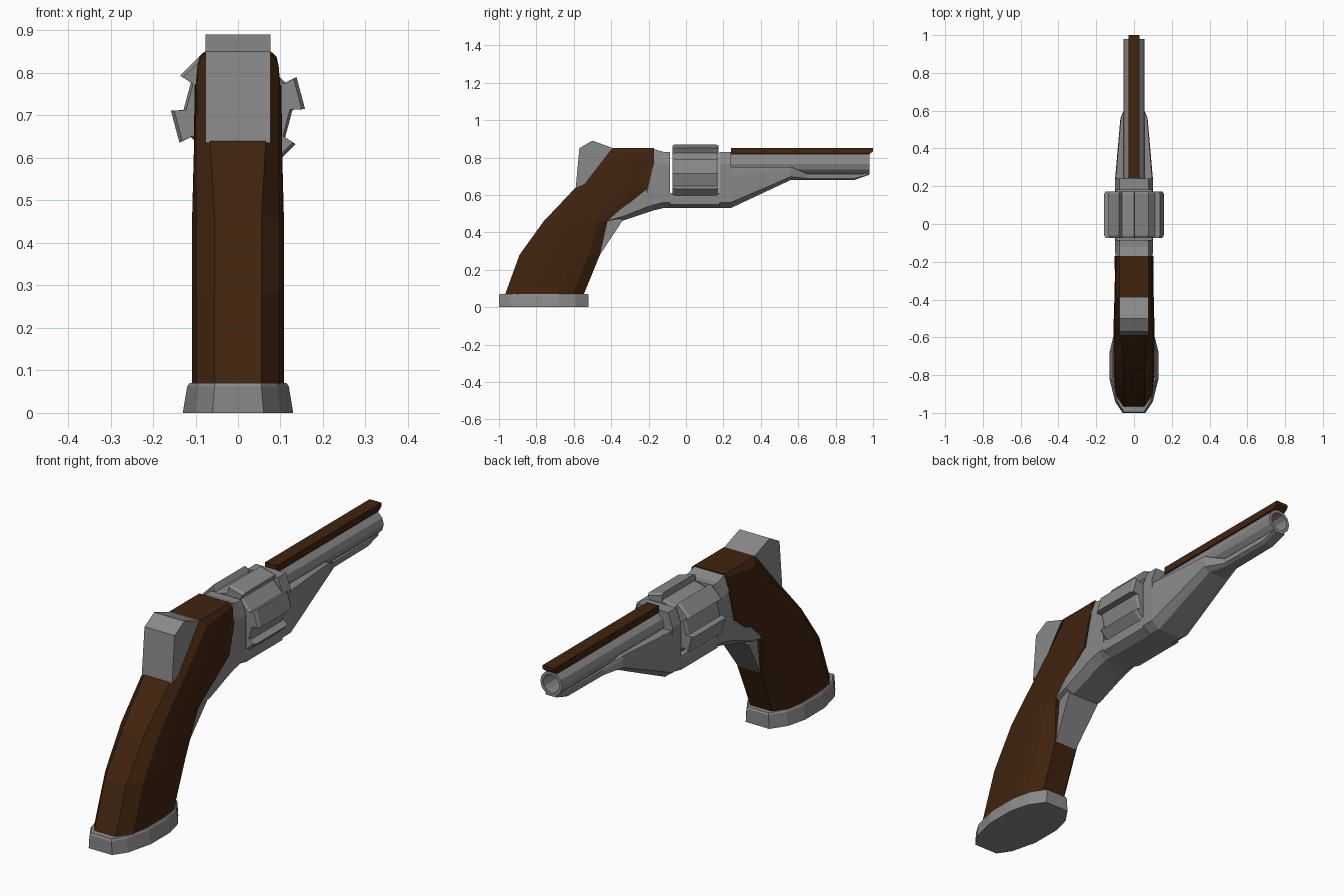
import bpy, bmesh
from math import sin, cos, pi, radians

if "Cube" in bpy.data.objects:
    bpy.data.objects.remove(bpy.data.objects["Cube"])


def material(name, color):
    m = bpy.data.materials.new(name)
    m.diffuse_color = color
    m.use_nodes = True
    m.node_tree.nodes["Principled BSDF"].inputs["Base Color"].default_value = m.diffuse_color
    return m


wood = material("wood", (0.052, 0.0175, 0.0045, 1))
steel = material("steel", (0.25, 0.25, 0.25, 1))


def loft(name, rings, mat=steel, closed=False):
    """Skin equal-length rings; closed joins last ring to first instead of capping."""
    bm = bmesh.new()
    vs = [[bm.verts.new(p) for p in r] for r in rings]
    n = len(vs[0])
    pairs = list(zip(vs, vs[1:])) + ([(vs[-1], vs[0])] if closed else [])
    for a, b in pairs:
        for i in range(n):
            j = (i + 1) % n
            bm.faces.new((a[i], a[j], b[j], b[i]))
    if not closed:
        bm.faces.new(vs[0])
        bm.faces.new(vs[-1])
    bmesh.ops.remove_doubles(bm, verts=bm.verts, dist=1e-5)
    bmesh.ops.dissolve_degenerate(bm, edges=bm.edges, dist=1e-5)
    bmesh.ops.recalc_face_normals(bm, faces=bm.faces)
    me = bpy.data.meshes.new(name)
    bm.to_mesh(me)
    bm.free()
    ob = bpy.data.objects.new(name, me)
    bpy.context.collection.objects.link(ob)
    me.materials.append(mat)
    return ob


def prism(name, profile, mat=steel):
    """Side profile (y, z, half width) spanned symmetrically across x."""
    return loft(name, [[(s * w, y, z) for y, z, w in profile] for s in (-1, 1)], mat)


def mirror_ring(half):
    return half + [(-x, y, z) for x, y, z in reversed(half)]


# Grip: sections from back point to front point, with back / side / front half widths
def grip_ring(b, f, wb, w, wf):
    half = []
    for t, k in ((0, 0), (.15, .8), (.38, 1), (.68, 1), (.86, .8), (1, 0)):
        e = wb if t < .5 else wf
        half.append((e + (w - e) * k, b[0] + (f[0] - b[0]) * t, b[1] + (f[1] - b[1]) * t))
    return mirror_ring(half)


loft("grip", [
    grip_ring((-.97, .06), (-.55, .06), .055, .108, .055),
    grip_ring((-.89, .28), (-.46, .28), .055, .108, .06),
    grip_ring((-.76, .46), (-.42, .46), .055, .108, .09),
    grip_ring((-.39, .85), (-.21, .63), .078, .1, .104),
    grip_ring((-.17, .85), (-.17, .77), .078, .094, .102)], wood)

# Butt cap
cap = [(-1, .06), (-.94, .1), (-.82, .13), (-.68, .13), (-.59, .108), (-.52, .06)]
loft("butt_cap", [mirror_ring([(w * k, y * s - .76 * (1 - s), z) for y, w in cap])
                  for z, k, s in ((0, 1, 1), (.062, .92, 1), (.07, .88, .98))])


# Frame: stations along the gun as (y, bottom, top, half width)
def frame_ring(y, zb, zt, w):
    h = zt - zb
    c = min(.03, h / 4)
    ct, kt = (.065, .77) if h > .23 else (h / 5, .96)
    return mirror_ring([(w * .6, y, zb), (w, y, zb + c), (w, y, zt - ct), (w * kt, y, zt)])


loft("frame", [frame_ring(*r) for r in (
    (-.43, .455, .475, .09), (-.34, .462, .55, .098), (-.21, .505, .64, .099),
    (-.17, .518, .845, .099), (-.12, .53, .83, .1), (-.085, .53, .83, .1),
    (-.085, .53, .61, .1), (.18, .53, .61, .1), (.18, .53, .83, .1), (.24, .53, .83, .1),
    (.24, .53, .75, .1), (.56, .68, .75, .072), (.65, .68, .712, .035),
    (.90, .68, .712, .032), (.98, .708, .714, .03))])

# Wedge under the frame, and hammer
prism("grip_wedge", [(-.48, .42, .06), (-.46, .28, .056), (-.34, .462, .08), (-.36, .5, .08)])
prism("hammer", [(y, z, .077) for y, z in
                 ((-.59, .635), (-.57, .85), (-.50, .89), (-.39, .85), (-.45, .7))])

# Fluted cylinder: six ridges that flare outward from the core
star = []
for i in range(6):
    a = radians(15 + 60 * i)
    for r, d in ((.124, -.033), (.153, -.039), (.153, .039), (.124, .033)):
        star.append((r * cos(a) - d * sin(a), r * sin(a) + d * cos(a)))
loft("cylinder", [[(x * k, y, .713 + z * k) for x, z in star]
                  for y, k in ((-.073, .95), (-.06, 1), (.16, 1), (.173, .95))])


# Hollow barrel
def circle(r, y, n=12):
    return [(r * cos(2 * pi * i / n), y, .765 + r * sin(2 * pi * i / n)) for i in range(n)]


loft("barrel", [circle(.056, .23), circle(.056, .98), circle(.042, .98), circle(.042, .23)],
     closed=True)

# Top rib
prism("top_rib", [(y, z, .03) for y, z in
                  ((.24, .818), (.98, .818), (1, .833), (1, .85), (.24, .85))], wood)
